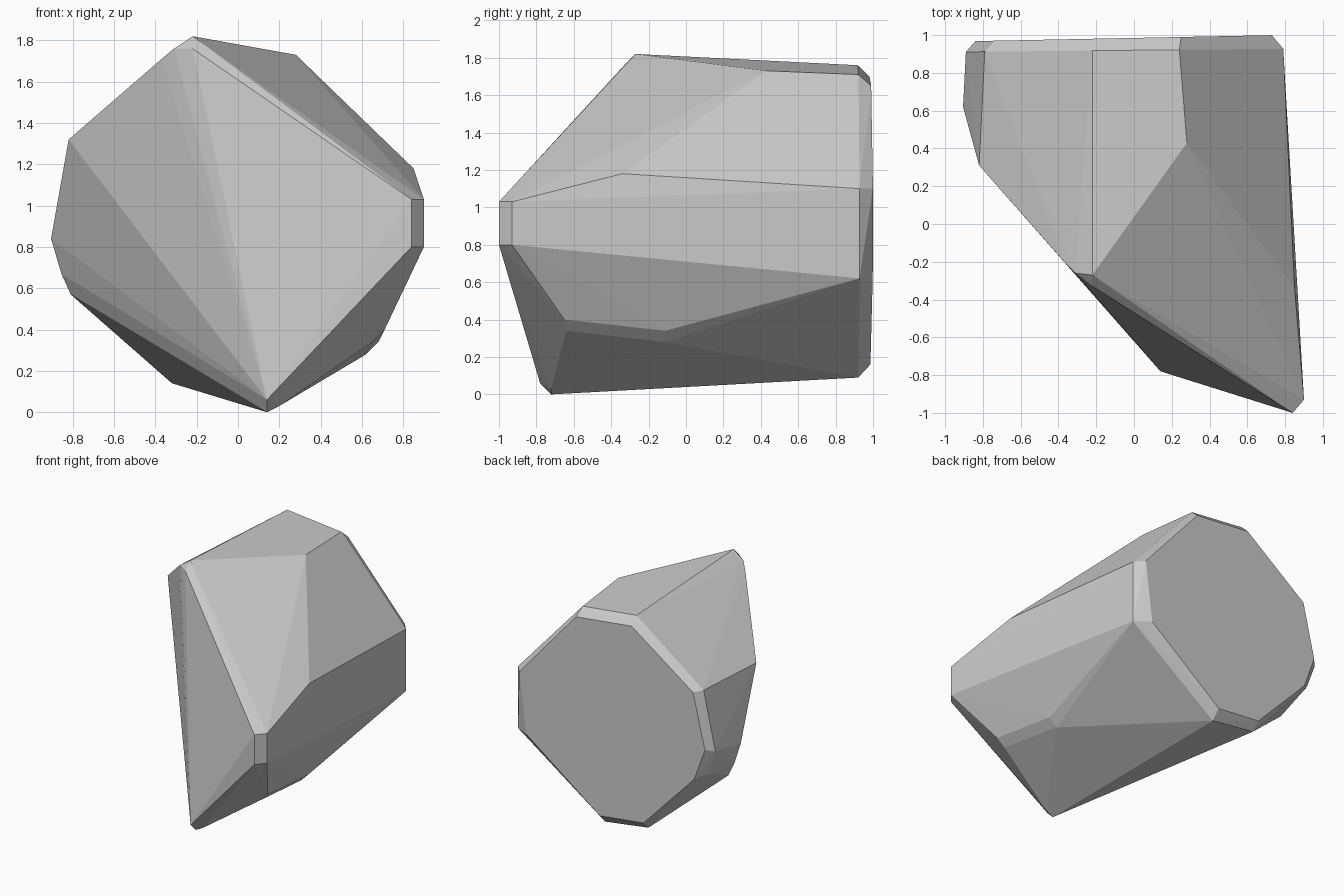
import bpy, bmesh

# Faceted boulder: the chipped corners of each region, wrapped in a convex hull
back_face = [(0.25, 1.65), (-0.22, 1.70), (-0.74, 1.32), (-0.84, 0.90),
             (-0.75, 0.65), (-0.32, 0.20), (0.05, 0.16), (0.67, 0.63), (0.73, 1.10)]  # x, z
back_rim = [(0.24, 1.71), (-0.22, 1.76), (-0.79, 1.33), (-0.89, 0.88),
            (-0.82, 0.69), (-0.32, 0.14), (0.05, 0.09), (0.79, 0.62), (0.79, 1.10)]   # x, z
crown = [(-0.22, -0.27, 1.82), (-0.22, -0.33, 1.76), (-0.31, -0.26, 1.76),
         (-0.37, -0.20, 1.71), (0.28, 0.43, 1.73)]
left_side = [(-0.82, 0.31, 1.32), (-0.905, 0.62, 0.84), (-0.855, 0.63, 0.67), (-0.81, 0.64, 0.57)]
nose = [(x, y, z) for x, y in ((0.90, -0.93), (0.84, -1.0)) for z in (0.80, 1.03)]
right_side = [(0.85, -0.34, 1.18), (0.71, -0.65, 0.40), (0.65, -0.64, 0.34),
              (0.68, -0.11, 0.34), (0.62, -0.11, 0.28)]
foot = [(0.14, -0.72, 0.0), (0.14, -0.78, 0.06), (0.20, -0.72, 0.03)]

points = crown + left_side + nose + right_side + foot
# Back plane leans slightly: its left edge sits a little further forward
points += [(x, 0.985 + 0.02 * x, z) for x, z in back_face]
points += [(x, 0.92 + 0.01 * x, z) for x, z in back_rim]

bm = bmesh.new()
for p in points:
    bm.verts.new(p)
hull = bmesh.ops.convex_hull(bm, input=bm.verts)
loose = [v for v in bm.verts if not v.link_faces]
bmesh.ops.delete(bm, geom=loose, context='VERTS')
bmesh.ops.dissolve_limit(bm, angle_limit=0.02, verts=bm.verts, edges=bm.edges)
bmesh.ops.recalc_face_normals(bm, faces=bm.faces)

mesh = bpy.data.meshes.new("boulder")
bm.to_mesh(mesh)
bm.free()
rock = bpy.data.objects.new("boulder", mesh)
bpy.context.collection.objects.link(rock)
